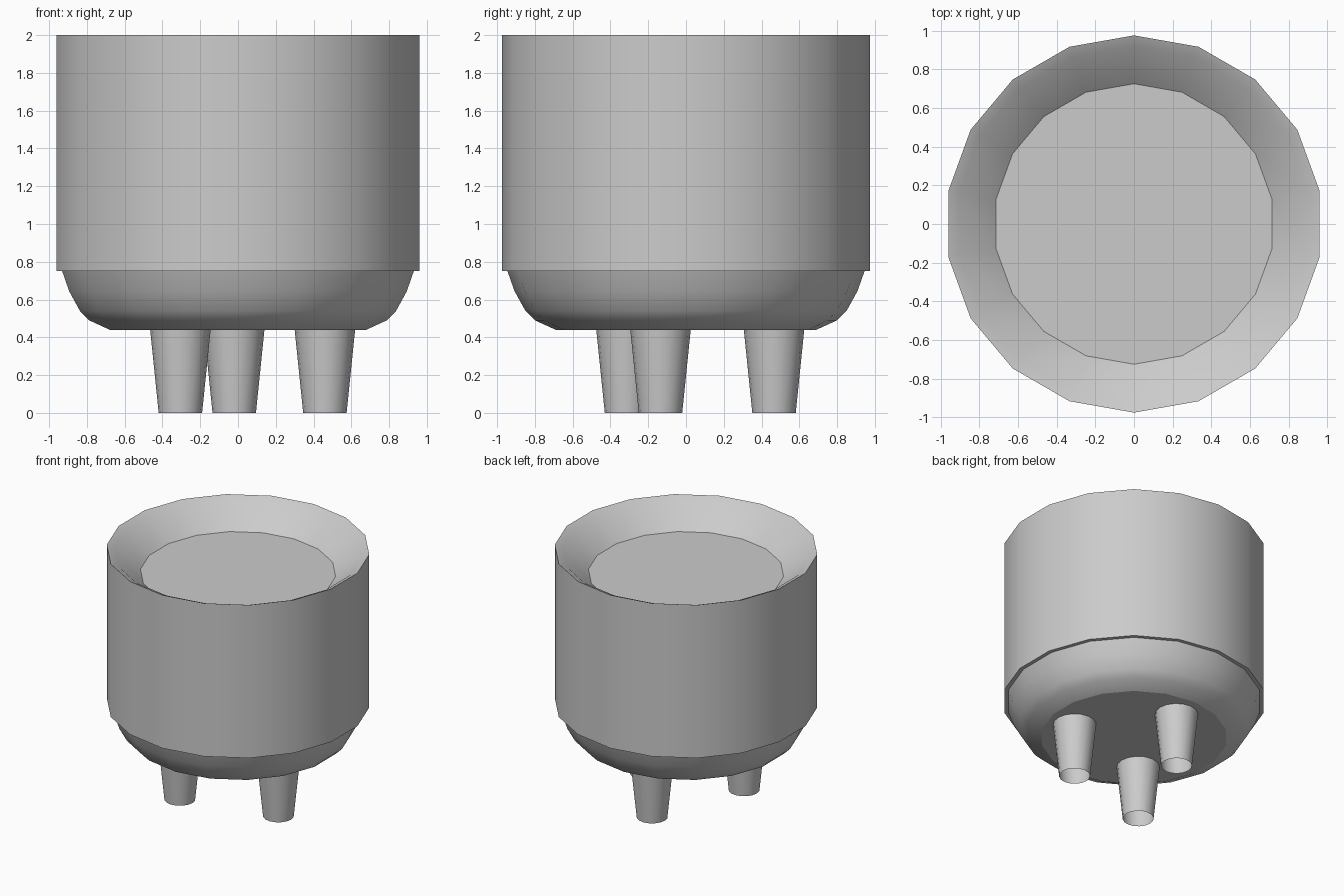
import bpy, bmesh, math

cube = bpy.data.objects.get("Cube")
if cube:
    bpy.data.objects.remove(cube, do_unlink=True)

grey = bpy.data.materials.new("plain_grey")
grey.use_nodes = True
grey.diffuse_color = (0.6, 0.6, 0.6, 1)
grey.node_tree.nodes["Principled BSDF"].inputs["Base Color"].default_value = (0.6, 0.6, 0.6, 1)


def lathe(name, profile, sides, location=(0, 0, 0), angle=23):
    """Revolve (radius, height) points, listed bottom to top on the outside."""
    bm = bmesh.new()
    rings = []
    for r, z in profile:
        if r == 0:
            rings.append([bm.verts.new((0, 0, z))] * sides)
            continue
        turns = [math.pi / 2 + math.tau * i / sides for i in range(sides)]
        rings.append([bm.verts.new((r * math.cos(t), r * math.sin(t), z)) for t in turns])
    for low, high in zip(rings, rings[1:]):
        for i in range(sides):
            j = (i + 1) % sides
            corners = list(dict.fromkeys((low[i], low[j], high[j], high[i])))
            bm.faces.new(corners)
    mesh = bpy.data.meshes.new(name)
    bm.to_mesh(mesh)
    bm.free()
    mesh.materials.append(grey)
    obj = bpy.data.objects.new(name, mesh)
    obj.location = location
    bpy.context.collection.objects.link(obj)
    bpy.ops.object.select_all(action='DESELECT')
    obj.select_set(True)
    bpy.context.view_layer.objects.active = obj
    bpy.ops.object.shade_smooth_by_angle(angle=math.radians(angle))
    return obj


# Body: rounded base, overhanging wall, bevelled lip and sunken top
body_profile = [(0, 0.44), (0.69, 0.44), (0.80, 0.49), (0.85, 0.54), (0.908, 0.645),
                (0.945, 0.75), (0.975, 0.75), (0.975, 2.0), (0.92, 1.975),
                (0.725, 1.81), (0, 1.81)]
lathe("body", body_profile, 18)

# Three tapered hollow legs, open at the foot
leg_spots = {"right_leg": (-0.305, -0.315), "left_leg": (0.46, -0.135), "back_leg": (-0.02, 0.466)}
for name, (x, y) in leg_spots.items():
    lathe(name, [(0.115, 0), (0.16, 0.44)], 16, (x, y, 0), 40)
